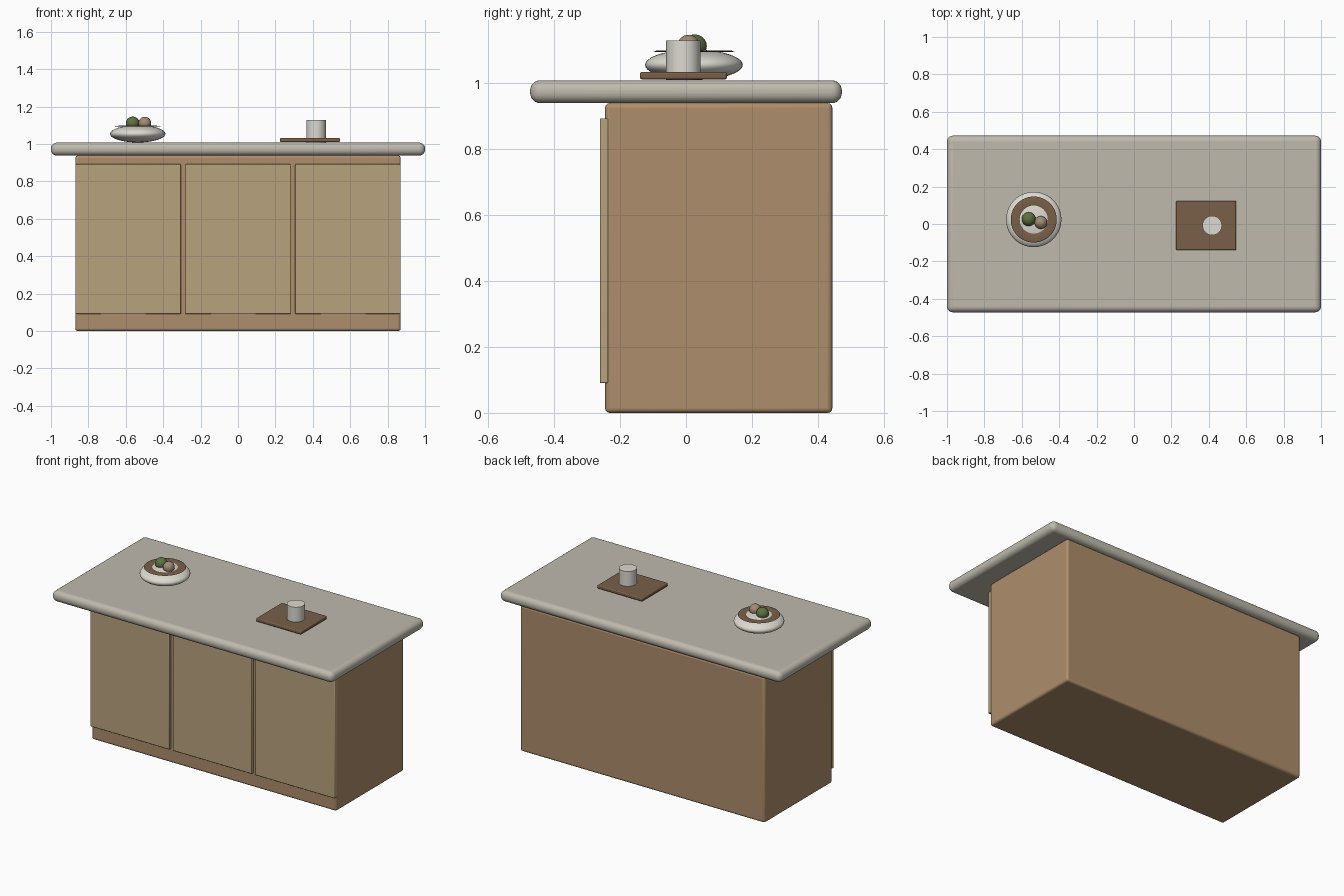
import bpy, math

if "Cube" in bpy.data.objects:
    bpy.data.objects.remove(bpy.data.objects["Cube"])


def material(name, rgb):
    m = bpy.data.materials.new(name)
    m.diffuse_color = (*rgb, 1)
    m.use_nodes = True
    m.node_tree.nodes["Principled BSDF"].inputs["Base Color"].default_value = m.diffuse_color
    return m


WOOD = material("wood", (0.42, 0.27, 0.145))
PANEL = material("panel_wood", (0.48, 0.36, 0.21))
STONE = material("stone", (0.52, 0.49, 0.42))
DARK = material("dark_wood", (0.19, 0.115, 0.065))
CERAMIC = material("ceramic", (0.72, 0.70, 0.64))
GREEN = material("green_fruit", (0.11, 0.17, 0.05))
TAN = material("tan_fruit", (0.36, 0.26, 0.18))


def finish(name, mat, bevel=0, segments=4):
    ob = bpy.context.object
    ob.name = name
    ob.data.materials.append(mat)
    bpy.ops.object.transform_apply(location=False, rotation=False, scale=True)
    if bevel:
        b = ob.modifiers.new("bevel", 'BEVEL')
        b.width, b.segments = bevel, segments
        b.limit_method = 'ANGLE'
    bpy.ops.object.shade_smooth_by_angle(angle=math.radians(35))
    return ob


def box(name, mat, x, y, z, bevel, segments=4):
    """Rounded box from (min, max) pairs."""
    bpy.ops.mesh.primitive_cube_add(size=1, location=[sum(r) / 2 for r in (x, y, z)])
    bpy.context.object.scale = [r[1] - r[0] for r in (x, y, z)]
    return finish(name, mat, bevel, segments)


def ball(name, mat, loc, scale):
    bpy.ops.mesh.primitive_uv_sphere_add(segments=40, ring_count=20, radius=1, location=loc)
    bpy.context.object.scale = scale
    return finish(name, mat)


# Cabinet and worktop
box("cabinet_body", WOOD, (-0.87, 0.87), (-0.245, 0.443), (0, 0.938), 0.014)
box("worktop", STONE, (-1, 1), (-0.472, 0.472), (0.938, 1.007), 0.031, 6)

# Three front door panels
for i, cx in enumerate((-0.588, 0, 0.588)):
    box(f"door_panel_{i + 1}", PANEL, (cx - 0.282, cx + 0.282), (-0.261, -0.235),
        (0.09, 0.892), 0.004, 2)

# Fruit bowl: flattened body, flat rim ring and two fruits
ball("bowl_body", CERAMIC, (-0.536, 0.024, 1.054), (0.148, 0.148, 0.046))
bpy.ops.mesh.primitive_torus_add(location=(-0.536, 0.024, 1.095), major_segments=48,
                                 minor_segments=12, major_radius=0.099, minor_radius=0.024)
bpy.context.object.scale = (1, 1, 0.1)
finish("bowl_rim", DARK)
ball("green_fruit", GREEN, (-0.563, 0.026, 1.111), (0.037, 0.037, 0.035))
ball("tan_fruit", TAN, (-0.498, 0.008, 1.111), (0.034, 0.034, 0.034))

# Serving board with a cup
box("serving_board", DARK, (0.225, 0.546), (-0.14, 0.124), (1.01, 1.032), 0.006, 3)
bpy.ops.mesh.primitive_cylinder_add(vertices=40, radius=0.052, depth=0.119,
                                    location=(0.418, -0.008, 1.0675))
finish("cup", CERAMIC)
